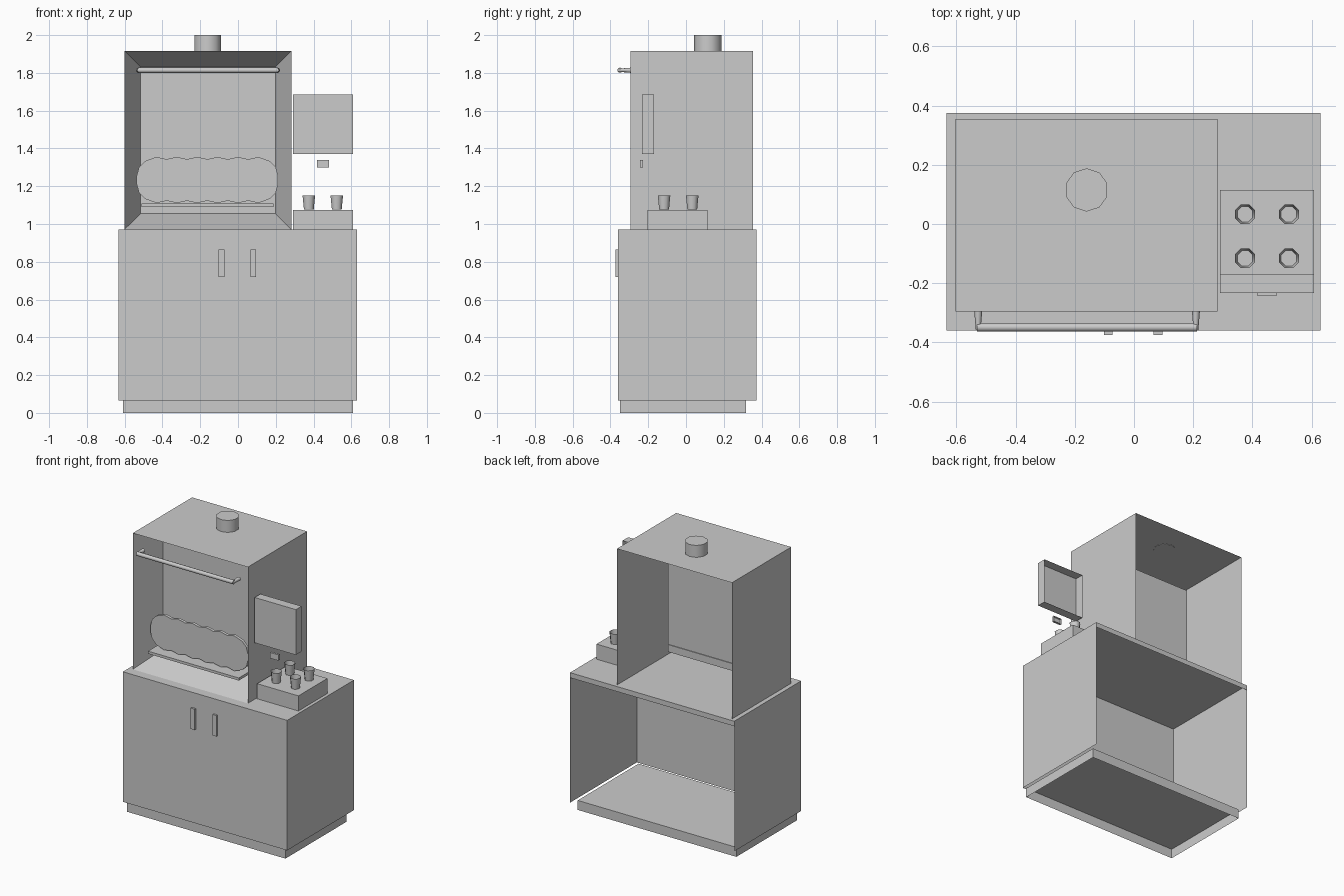
import bpy, bmesh, math
from mathutils import Matrix, Vector

if "Cube" in bpy.data.objects:
    bpy.data.objects.remove(bpy.data.objects["Cube"])

grey = bpy.data.materials.new("plain_grey")
grey.diffuse_color = (0.6, 0.6, 0.6, 1)
grey.use_nodes = True
grey.node_tree.nodes["Principled BSDF"].inputs["Base Color"].default_value = grey.diffuse_color

SIDES = {"bottom": (0, 2, 3, 1), "top": (4, 5, 7, 6), "front": (0, 1, 5, 4),
         "back": (2, 6, 7, 3), "left": (0, 4, 6, 2), "right": (1, 3, 7, 5)}


def finish(name, bm, smooth=False):
    me = bpy.data.meshes.new(name)
    bm.to_mesh(me)
    bm.free()
    me.materials.append(grey)
    ob = bpy.data.objects.new(name, me)
    bpy.context.collection.objects.link(ob)
    if smooth:
        bpy.ops.object.select_all(action='DESELECT')
        ob.select_set(True)
        bpy.context.view_layer.objects.active = ob
        bpy.ops.object.shade_smooth_by_angle(angle=math.radians(50))
    return ob


def add_box(bm, x, y, z, skip=()):
    v = [bm.verts.new((x[i & 1], y[i >> 1 & 1], z[i >> 2])) for i in range(8)]
    for side, ids in SIDES.items():
        if side not in skip:
            bm.faces.new([v[i] for i in ids])
    return v


def box(name, x, y, z, skip=()):
    bm = bmesh.new()
    add_box(bm, x, y, z, skip)
    return finish(name, bm)


def tube(name, a, b, r1, r2, sides, turn=0.0, open_top=False):
    a, b = Vector(a), Vector(b)
    d = b - a
    bm = bmesh.new()
    bmesh.ops.create_cone(bm, cap_ends=True, segments=sides, radius1=r1, radius2=r2, depth=d.length)
    if open_top:
        bmesh.ops.delete(bm, geom=[f for f in bm.faces if f.normal.z > 0.9], context='FACES_ONLY')
    rot = d.to_track_quat('Z', 'Y').to_matrix().to_4x4() if abs(d.z) < d.length * 0.99 else Matrix()
    bm.transform(Matrix.Translation((a + b) / 2) @ rot @ Matrix.Rotation(turn, 4, 'Z'))
    return finish(name, bm, True)


# Plinth and open-backed cabinet with a lip under the worktop's rear edge
box("plinth", (-0.61, 0.61), (-0.35, 0.318), (0, 0.066), ("bottom",))
bm = bmesh.new()
add_box(bm, (-0.633, 0.63), (-0.36, 0.374), (0.066, 0.97), ("bottom", "back"))
lip = [bm.verts.new(p) for p in ((-0.633, 0.374, 0.935), (-0.633, 0.374, 0.97),
                                 (0.63, 0.374, 0.97), (0.63, 0.374, 0.935))]
bm.faces.new(lip)
bmesh.ops.remove_doubles(bm, verts=bm.verts, dist=0.0005)
finish("cabinet", bm)

# Door handles
for side, x in (("left", -0.102), ("right", 0.066)):
    box("door_handle_" + side, (x, x + 0.03), (-0.374, -0.36), (0.72, 0.865))

# Hood: open-backed shell with a sloping recess in front
bm = bmesh.new()
X, Z, Y = (-0.602, 0.282), (0.97, 1.917), (-0.295, 0.355)
v = add_box(bm, X, Y, Z, ("bottom", "front", "back"))
outer = [v[0], v[1], v[5], v[4]]
inner = [bm.verts.new((x, -0.085, z)) for x, z in
         ((-0.516, 1.055), (0.198, 1.055), (0.198, 1.832), (-0.516, 1.832))]
for i in range(4):
    j = (i + 1) % 4
    bm.faces.new((outer[i], outer[j], inner[j], inner[i]))
bm.faces.new(inner)
finish("hood", bm)

# Chimney
tube("chimney", (-0.16, 0.115, 1.915), (-0.16, 0.115, 2.0), 0.073, 0.073, 10)

# Front rail on two tapered brackets
tube("rail", (-0.53, -0.349, 1.814), (0.213, -0.349, 1.814), 0.014, 0.014, 10)
for side, x in (("left", -0.526), ("right", 0.209)):
    tube("rail_bracket_" + side, (x, -0.288, 1.814), (x, -0.36, 1.814), 0.014, 0.008, 8)

# Ledge inside the recess
box("ledge", (-0.51, 0.188), (-0.26, -0.08), (1.09, 1.108))

# Scalloped plate: one quarter mirrored into a closed outline
end = [(0.375, 0.02), (0.362, 0.068), (0.33, 0.1)]
wave = [(0.27 - 0.054 * i, 0.122 if i % 2 == 0 else 0.11) for i in range(11)]
top = end + wave + [(-u, w) for u, w in reversed(end)]
outline = top + [(-u, -w) for u, w in top]
bm = bmesh.new()
face = bm.faces.new([bm.verts.new((-0.162 + u, -0.195, 1.233 + w)) for u, w in outline])
ext = bmesh.ops.extrude_face_region(bm, geom=[face])
for g in ext["geom"]:
    if isinstance(g, bmesh.types.BMVert):
        g.co.y += 0.02
bmesh.ops.recalc_face_normals(bm, faces=bm.faces)
finish("scalloped_plate", bm)

# Display panel and small button box, both open at the back
box("display_panel", (0.291, 0.608), (-0.233, -0.17), (1.37, 1.685), ("back",))
box("button_box", (0.417, 0.481), (-0.243, -0.228), (1.30, 1.34), ("back",))

# Block with four open tapered cups
box("cup_block", (0.291, 0.608), (-0.205, 0.114), (0.97, 1.075))
for i in range(4):
    x, y = 0.375 + 0.148 * (i % 2), -0.116 + 0.149 * (i // 2)
    tube("cup_%d" % (i + 1), (x, y, 1.076), (x, y, 1.152), 0.028, 0.036, 8,
         math.pi / 8, open_top=True)
